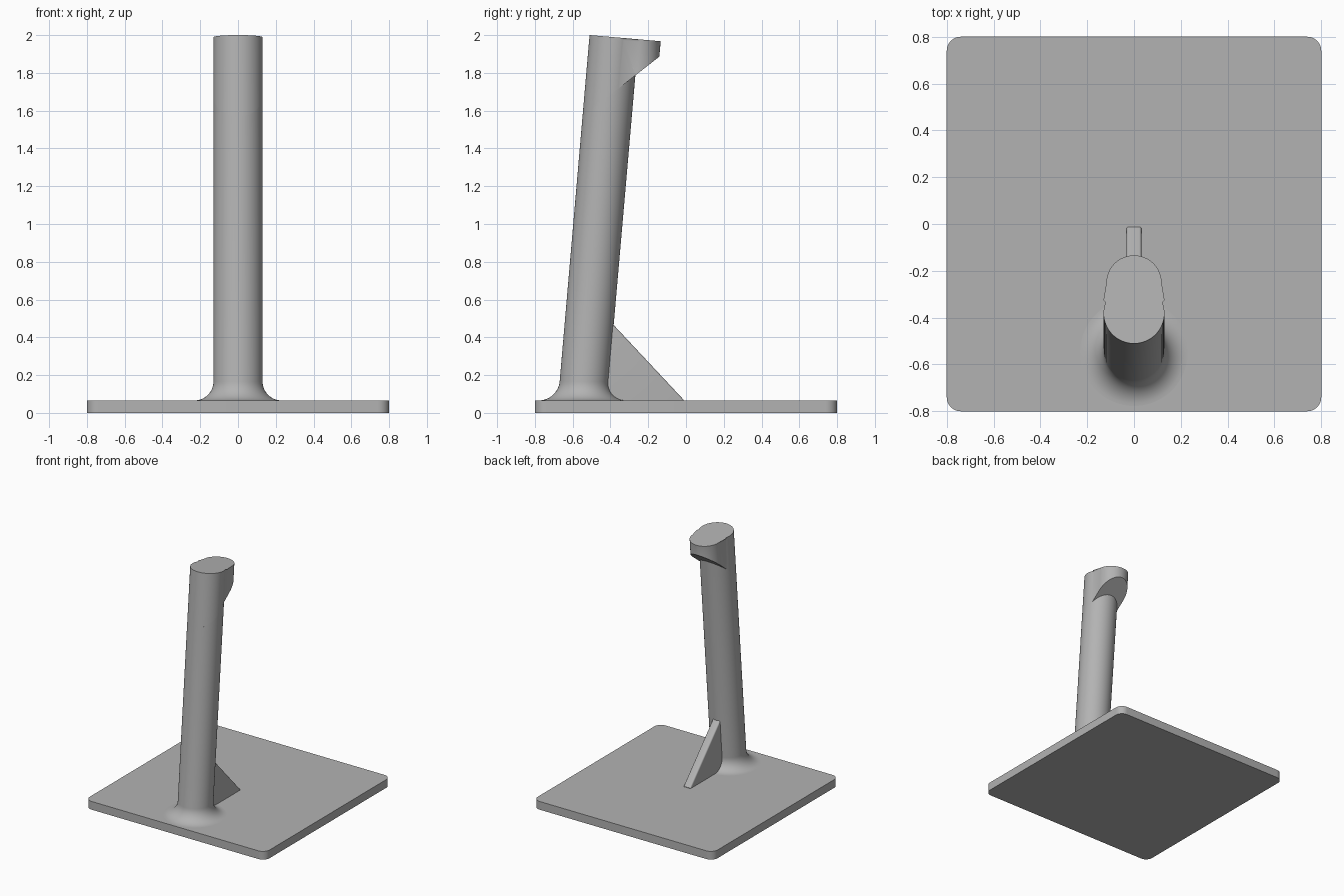
import bpy, bmesh
from math import sin, cos, pi, radians, asin, tan
from mathutils import Vector, Matrix

cube = bpy.data.objects.get("Cube")
if cube:
    bpy.data.objects.remove(cube, do_unlink=True)

grey = bpy.data.materials.new("plain_grey")
grey.use_nodes = True
COLOR = (0.45, 0.45, 0.45, 1)
grey.diffuse_color = COLOR
grey.node_tree.nodes["Principled BSDF"].inputs["Base Color"].default_value = COLOR

TILT = radians(4.95)
TOP = Vector((0, -0.381, 1.989))      # centre of the sloped top face
LOCAL = Matrix.Translation(TOP) @ Matrix.Rotation(-TILT, 4, 'X')
R = 0.13                              # stem radius
NUB_R, NUB_Y = 0.118, 0.13            # half width and arc centre of the nub
PLATE = 0.066                         # plate thickness
FILLET = 0.1


def finish(name, bm, angle=35):
    bmesh.ops.recalc_face_normals(bm, faces=bm.faces)
    mesh = bpy.data.meshes.new(name)
    bm.to_mesh(mesh)
    bm.free()
    obj = bpy.data.objects.new(name, mesh)
    bpy.context.collection.objects.link(obj)
    mesh.materials.append(grey)
    bpy.ops.object.select_all(action='DESELECT')
    obj.select_set(True)
    bpy.context.view_layer.objects.active = obj
    bpy.ops.object.shade_smooth_by_angle(angle=radians(angle))
    return obj


def loft(rings):
    """Skin a list of equal closed rings and cap both ends."""
    bm = bmesh.new()
    rows = [[bm.verts.new(p) for p in ring] for ring in rings]
    n = len(rows[0])
    for a, b in zip(rows, rows[1:]):
        for i in range(n):
            j = (i + 1) % n
            bm.faces.new((a[i], a[j], b[j], b[i]))
    bm.faces.new(rows[0])
    bm.faces.new(rows[-1])
    return bm


def arc(cx, cy, r, start, end, n):
    return [(cx + r * cos(start + (end - start) * i / n),
             cy + r * sin(start + (end - start) * i / n)) for i in range(n + 1)]


def cut_height(y):
    """Sloping underside of the nub, in the tilted frame."""
    return -0.08 - 0.93 * (0.25 - y)


# Base plate with rounded corners
corner, side = 0.06, 0.8
outline = []
for k, (sx, sy) in enumerate(((1, 1), (-1, 1), (-1, -1), (1, -1))):
    c = side - corner
    outline += arc(sx * c, sy * c, corner, k * pi / 2, (k + 1) * pi / 2, 10)
finish("base_plate", loft([[(x, y, z) for x, y in outline] for z in (0, PLATE)]))

# Stem: flared foot, tilted shaft, end cut along the nub underside
circle = arc(0, 0, R, 0, 2 * pi, 96)[:-1]
rings = []
for i in range(13):
    t = i / 12 * pi / 2
    z = PLATE + FILLET * (1 - cos(t))
    grow = (R + FILLET * (1 - sin(t))) / R
    cy = TOP.y + (z - TOP.z) * tan(TILT)
    rings.append([(x * grow, cy + y * grow, z) for x, y in circle])
rings.append([LOCAL @ Vector((x, y, cut_height(y))) for x, y in circle])
finish("stem", loft(rings))

# Head: stem top joined with the rounded nub
join = asin(0.054 / R)
shape = arc(0, 0, R, pi - join, 2 * pi + join, 64) + arc(0, NUB_Y, NUB_R, 0, pi, 32)
bm = loft([[(x, y, cut_height(y)) for x, y in shape], [(x, y, 0) for x, y in shape]])
rim = [e for e in bm.edges if all(v.co.z > -0.001 for v in e.verts)]
bmesh.ops.bevel(bm, geom=rim, offset=0.012, segments=4, profile=0.5, affect='EDGES')
under = [e for e in bm.edges
         if all(abs(v.co.z - cut_height(v.co.y)) < 1e-4 and v.co.y > 0.06 for v in e.verts)]
bmesh.ops.bevel(bm, geom=under, offset=0.02, segments=4, profile=0.5,
                affect='EDGES', clamp_overlap=True)
bm.transform(LOCAL)
finish("head", bm)

# Triangular gusset behind the stem
profile = [(-0.012, PLATE - 0.01), (-0.012, PLATE + 0.003), (-0.45, 0.537), (-0.53, PLATE - 0.01)]
half = 0.032
bm = loft([[(x, y, z) for y, z in profile] for x in (-half, half)])
edges = [e for e in bm.edges
         if abs(e.verts[0].co.x - e.verts[1].co.x) < 1e-4
         and all(v.co.y > -0.46 for v in e.verts) and max(v.co.z for v in e.verts) > PLATE]
bmesh.ops.bevel(bm, geom=edges, offset=0.01, segments=4, profile=0.5, affect='EDGES')
finish("gusset", bm)
